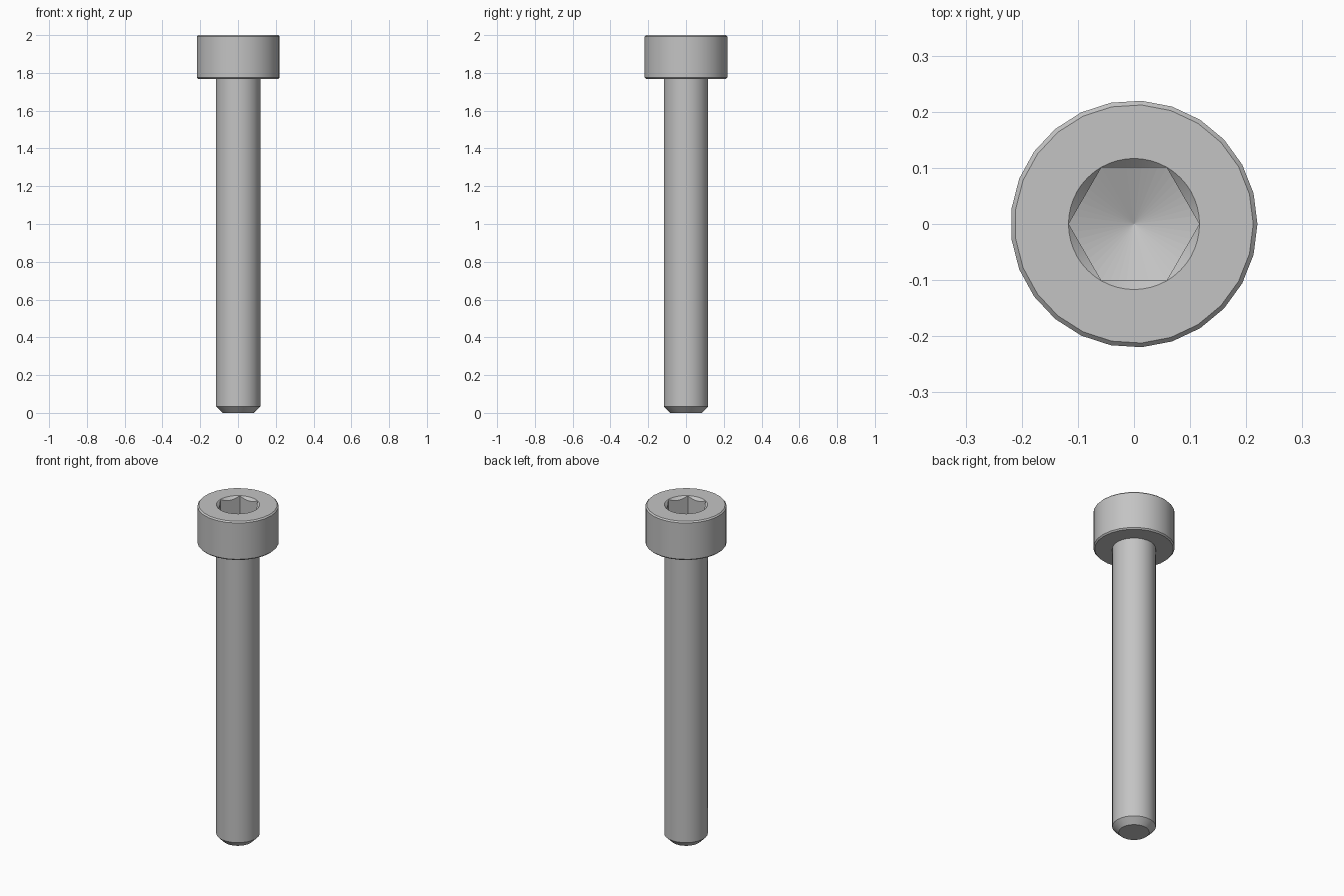
import bpy
import bmesh
from math import cos, sin, pi, radians, tan

if "Cube" in bpy.data.objects:
    bpy.data.objects.remove(bpy.data.objects["Cube"], do_unlink=True)

SEGMENTS = 25
TOP, HEAD_BASE = 2.0, 1.768
HEAD_R, SHAFT_R = 0.22, 0.118
BEVEL, TIP = 0.0075, 0.035

steel = bpy.data.materials.new("grey steel")
steel.use_nodes = True
grey = (0.55, 0.55, 0.55, 1)
steel.diffuse_color = grey
steel.node_tree.nodes["Principled BSDF"].inputs["Base Color"].default_value = grey


def ring(bm, points):
    return [bm.verts.new(p) for p in points]


def circle(bm, radius, z, count=SEGMENTS):
    return ring(bm, [(radius * cos(2 * pi * i / count),
                      radius * sin(2 * pi * i / count), z) for i in range(count)])


def skin(bm, rings):
    """Join consecutive rings of equal count with quads."""
    for a, b in zip(rings, rings[1:]):
        for i in range(len(a)):
            j = (i + 1) % len(a)
            bm.faces.new((a[i], a[j], b[j], b[i]))


def loop_edges(bm, loop):
    return [bm.edges.get((v, loop[i - 1])) for i, v in enumerate(loop)]


def finish(bm, name):
    bmesh.ops.recalc_face_normals(bm, faces=bm.faces)
    mesh = bpy.data.meshes.new(name)
    bm.to_mesh(mesh)
    bm.free()
    mesh.materials.append(steel)
    obj = bpy.data.objects.new(name, mesh)
    bpy.context.collection.objects.link(obj)
    bpy.ops.object.select_all(action="DESELECT")
    obj.select_set(True)
    bpy.context.view_layer.objects.active = obj
    bpy.ops.object.shade_smooth_by_angle(angle=radians(30))
    return obj


# Shaft with a chamfered tip
bm = bmesh.new()
rings = [circle(bm, r, z) for r, z in
         ((SHAFT_R - TIP, 0), (SHAFT_R, TIP), (SHAFT_R, HEAD_BASE))]
skin(bm, rings)
bm.faces.new(rings[0])
finish(bm, "shaft")

# Head with bevelled rims, open at the shaft and the socket
bm = bmesh.new()
rings = [circle(bm, r, z) for r, z in
         ((SHAFT_R, HEAD_BASE), (HEAD_R - BEVEL, HEAD_BASE),
          (HEAD_R, HEAD_BASE + BEVEL), (HEAD_R, TOP - BEVEL),
          (HEAD_R - BEVEL, TOP))]
skin(bm, rings)

# Hexagonal socket: countersink, straight walls, shallow conical floor
PER_SIDE = 8
COUNT = 6 * PER_SIDE
FLAT_R, SINK_R, DEPTH, SLOPE = 0.1008, 0.1168, 0.12, tan(radians(22))


def hex_point(i, height):
    angle = 2 * pi * i / COUNT
    r = FLAT_R / cos(angle % (pi / 3) - pi / 6)
    return (r * cos(angle), r * sin(angle), height(r))


rim = circle(bm, SINK_R, TOP, COUNT)
scallop = ring(bm, [hex_point(i, lambda r: TOP - (SINK_R - r)) for i in range(COUNT)])
floor = ring(bm, [hex_point(i, lambda r: TOP - DEPTH - (SINK_R - r) * SLOPE)
                  for i in range(COUNT)])
skin(bm, [rim, scallop, floor])
apex = bm.verts.new((0, 0, TOP - DEPTH - SINK_R * SLOPE))
for i in range(COUNT):
    bm.faces.new((floor[i - 1], floor[i], apex))

# Flat top between the socket rim and the outer bevel
bmesh.ops.bridge_loops(bm, edges=loop_edges(bm, rim) + loop_edges(bm, rings[-1]))
head = finish(bm, "socket_head")
for face in head.data.polygons:
    if len(face.vertices) == 3 and face.center.z < TOP - DEPTH:
        face.use_smooth = False
